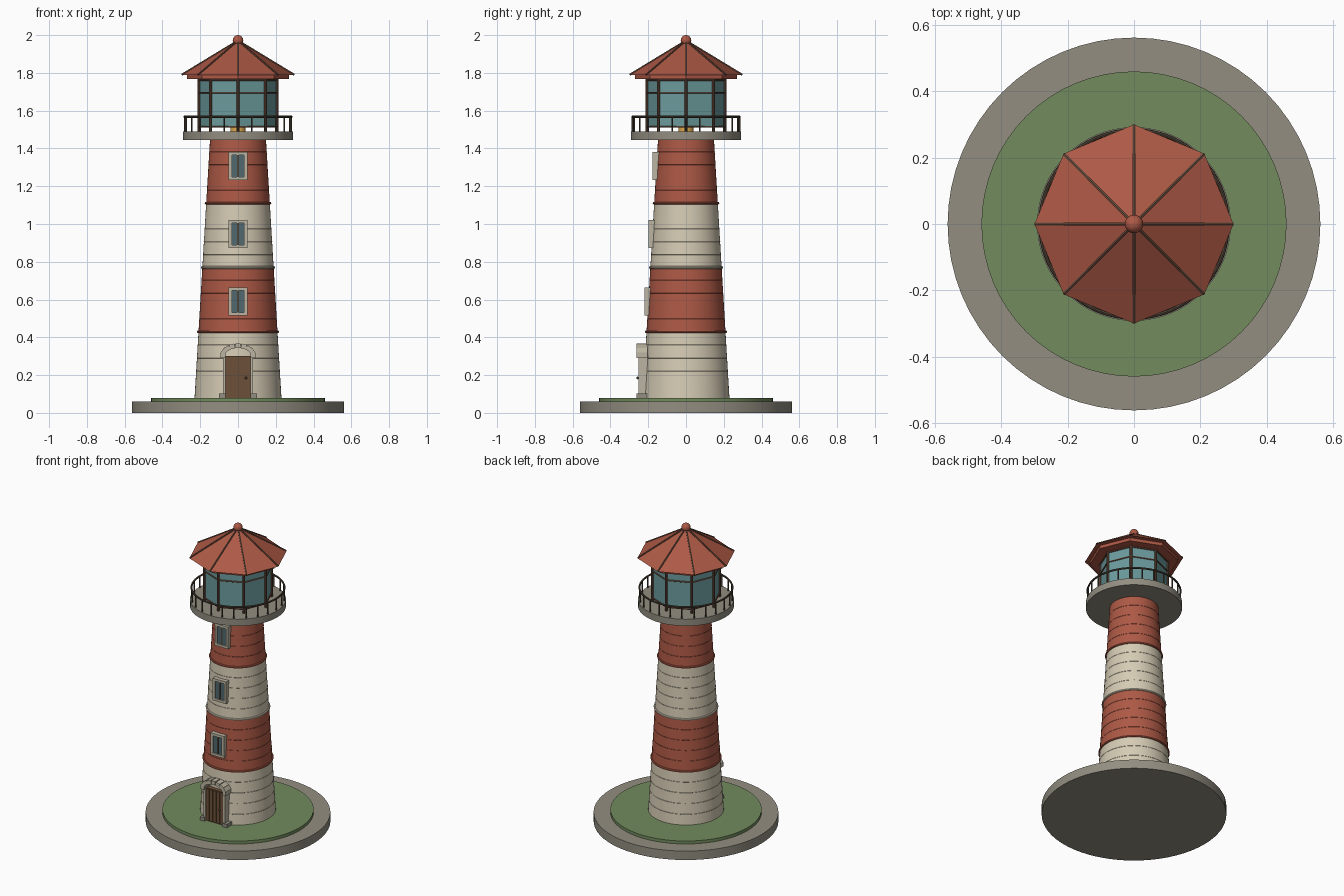
import bpy
from math import pi, cos, sin, atan2
from mathutils import Vector

if "Cube" in bpy.data.objects:
    bpy.data.objects.remove(bpy.data.objects["Cube"])


def mat(name, r, g, b):
    m = bpy.data.materials.new(name)
    m.diffuse_color = (r, g, b, 1)
    m.use_nodes = True
    m.node_tree.nodes["Principled BSDF"].inputs["Base Color"].default_value = m.diffuse_color
    return m


RED = mat("red", 0.42, 0.10, 0.06)
CREAM = mat("cream", 0.67, 0.60, 0.46)
STONE = mat("stone", 0.29, 0.27, 0.22)
GRASS = mat("grass", 0.17, 0.26, 0.11)
GLASS = mat("glass", 0.15, 0.33, 0.34)
PANE = mat("pane", 0.08, 0.14, 0.16)
METAL = mat("metal", 0.08, 0.06, 0.04)
FRAME = mat("frame", 0.16, 0.08, 0.05)
WOOD = mat("wood", 0.15, 0.08, 0.04)
TRIM = mat("trim", 0.50, 0.46, 0.36)
LAMP = mat("lamp", 0.75, 0.40, 0.08)


def finish(name, m, smooth=False):
    o = bpy.context.object
    o.name = name
    o.data.materials.append(m)
    if smooth:
        bpy.ops.object.shade_smooth_by_angle()
    return o


def cone(name, r0, r1, z0, z1, m, n=64, smooth=True):
    bpy.ops.mesh.primitive_cone_add(vertices=n, radius1=r0, radius2=r1, depth=z1 - z0,
                                    location=(0, 0, (z0 + z1) / 2))
    o = finish(name, m)
    if n == 8:  # put octagon corners on the axes
        o.rotation_euler.z = 0
    if smooth:
        bpy.ops.object.shade_smooth_by_angle()
    return o


def box(name, x0, x1, y0, y1, z0, z1, m):
    bpy.ops.mesh.primitive_cube_add(size=1, location=((x0 + x1) / 2, (y0 + y1) / 2, (z0 + z1) / 2))
    o = finish(name, m)
    o.scale = (x1 - x0, y1 - y0, z1 - z0)
    return o


def rod(name, a, b, r, m, n=6):
    a, b = Vector(a), Vector(b)
    d = b - a
    bpy.ops.mesh.primitive_cylinder_add(vertices=n, radius=r, depth=d.length, location=(a + b) / 2)
    o = finish(name, m, True)
    o.rotation_euler = d.to_track_quat('Z', 'Y').to_euler()
    return o


def ring(name, R, r, z, m, n=64, k=8):
    bpy.ops.mesh.primitive_torus_add(major_radius=R, minor_radius=r, major_segments=n,
                                     minor_segments=k, location=(0, 0, z))
    return finish(name, m, True)


def ball(name, r, loc, m):
    bpy.ops.mesh.primitive_uv_sphere_add(segments=20, ring_count=12, radius=r, location=loc)
    return finish(name, m, True)


def polar(r, i, n, z):
    a = 2 * pi * i / n
    return (r * cos(a), r * sin(a), z)


def radius(z):
    return 0.23 + (0.148 - 0.23) * (z - 0.08) / 1.37


# ground
cone("stone_base", 0.562, 0.562, 0, 0.06, STONE)
cone("grass", 0.46, 0.46, 0.06, 0.08, GRASS)

# striped tower with joint lines and bands
levels = [0.08, 0.43, 0.77, 1.11, 1.45]
for i in range(4):
    z0, z1 = levels[i], levels[i + 1]
    m = RED if i % 2 else CREAM
    cone(f"tower_section_{i}", radius(z0), radius(z1), z0, z1, m)
    for j in range(1, 5):
        z = z0 + (z1 - z0) * j / 5
        ring(f"joint_line_{i}_{j}", radius(z) - 0.001, 0.002, z, m, 64, 4)
    if i:
        ring(f"band_{i}", radius(z0) + 0.001, 0.007, z0, m)

# windows
for i, zc in enumerate((0.59, 0.948, 1.308)):
    y = -radius(zc)
    f, b, h = y - 0.02, y + 0.02, 0.072
    box(f"window_pane_{i}", -0.04, 0.04, f + 0.008, b, zc - h, zc + h, PANE)
    for s in (-1, 1):
        box(f"window_side_{i}", s * 0.041 - 0.008, s * 0.041 + 0.008, f, b, zc - h, zc + h, TRIM)
        box(f"window_rail_{i}", -0.05, 0.05, f - 0.001, b, zc + s * 0.066 - 0.008, zc + s * 0.066 + 0.008, TRIM)
    box(f"window_mullion_{i}", -0.004, 0.004, f + 0.004, b, zc - h, zc + h, METAL)

# door with planks, foot blocks, knob and stone arch
box("door", -0.066, 0.066, -0.243, -0.19, 0.08, 0.30, WOOD)
for i in range(5):
    x = -0.0528 + i * 0.0264
    box(f"door_plank_{i}", x - 0.0115, x + 0.0115, -0.25, -0.24, 0.085, 0.297, WOOD)
for s in (-1, 1):
    box("door_jamb", s * 0.072 - 0.007, s * 0.072 + 0.007, -0.252, -0.19, 0.08, 0.305, TRIM)
    box("foot_block", s * 0.083 - 0.017, s * 0.083 + 0.017, -0.262, -0.20, 0.08, 0.103, STONE)
ball("door_knob", 0.007, (0.042, -0.256, 0.185), METAL)
for i in range(9):
    a = pi * i / 8
    x, z = 0.08 * cos(a), 0.305 + 0.05 * sin(a)
    o = box(f"arch_stone_{i}", x - 0.014, x + 0.014, -0.263, -0.205, z - 0.0125, z + 0.0125, TRIM)
    o.rotation_euler.y = -atan2(0.05 * cos(a), -0.08 * sin(a))

# gallery and railing
cone("gallery", 0.292, 0.292, 1.445, 1.49, STONE)
for i in range(24):
    rod(f"rail_post_{i}", polar(0.283, i, 24, 1.485), polar(0.283, i, 24, 1.57), 0.0045, METAL)
ring("top_rail", 0.283, 0.006, 1.568, METAL)

# lantern room
cone("lantern_glass", 0.205, 0.205, 1.51, 1.77, GLASS, 8, False)
cone("lamp", 0.04, 0.04, 1.49, 1.515, LAMP, 24)
for i in range(8):
    rod(f"lantern_post_{i}", polar(0.207, i, 8, 1.49), polar(0.207, i, 8, 1.775), 0.008, FRAME, 8)
    for z in (1.515, 1.695, 1.762):
        rod(f"lantern_bar_{i}", polar(0.207, i, 8, z), polar(0.207, i + 1, 8, z), 0.005, FRAME)

# roof with ridges and finial
cone("roof_fascia", 0.27, 0.27, 1.767, 1.79, RED, 8, False)
cone("roof", 0.30, 0.008, 1.788, 1.965, RED, 8, False)
for i in range(8):
    rod(f"roof_ridge_{i}", polar(0.298, i, 8, 1.79), polar(0.01, i, 8, 1.965), 0.005, FRAME)
ball("finial", 0.028, (0, 0, 1.972), RED)
